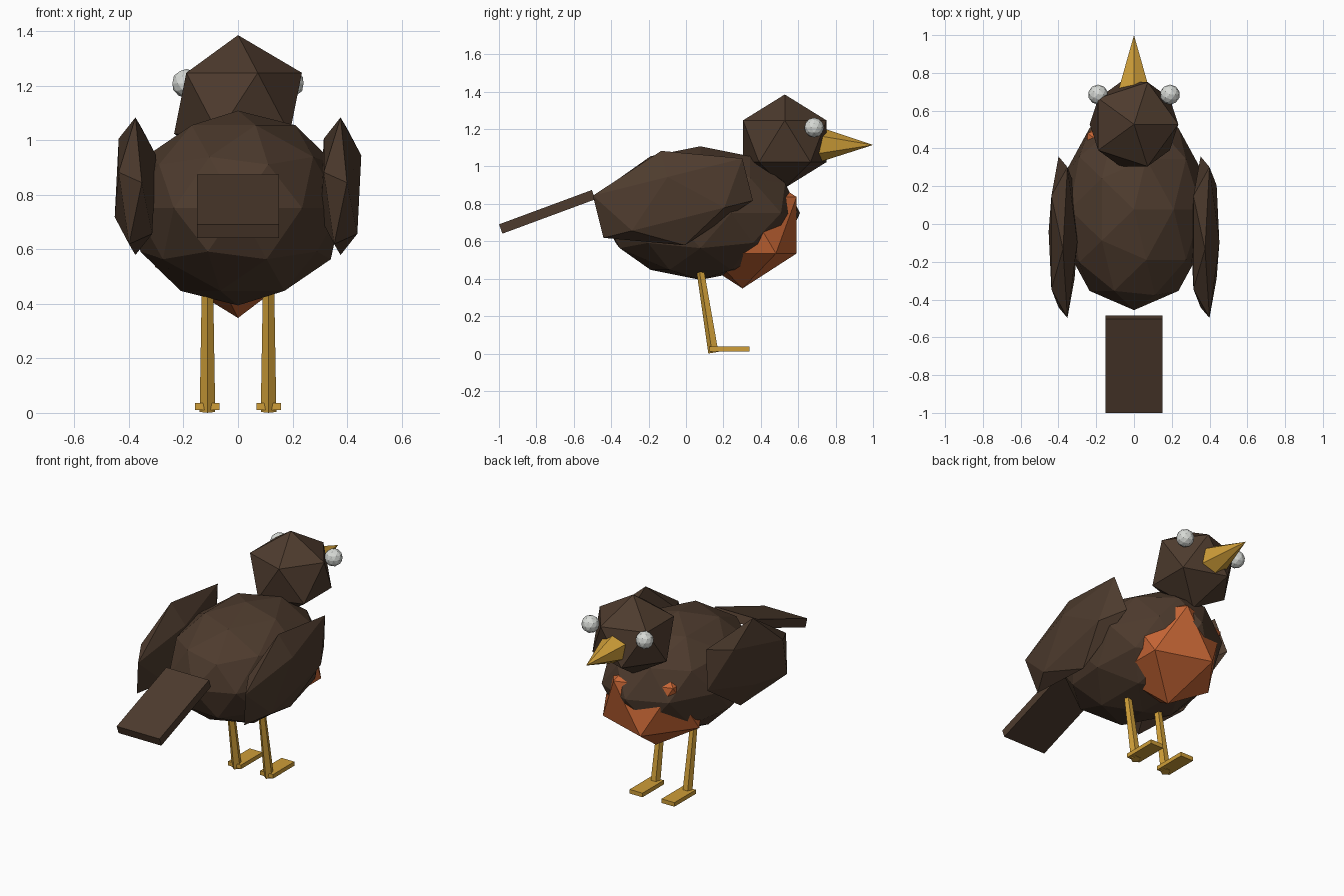
import bpy
from math import radians
from mathutils import Vector

cube = bpy.data.objects.get("Cube")
if cube:
    bpy.data.objects.remove(cube, do_unlink=True)


def material(name, rgb):
    m = bpy.data.materials.new(name)
    m.use_nodes = True
    color = (*rgb, 1)
    m.diffuse_color = color
    bsdf = m.node_tree.nodes["Principled BSDF"]
    bsdf.inputs["Base Color"].default_value = color
    bsdf.inputs["Roughness"].default_value = 0.9
    return m


brown = material("dark_brown", (0.076, 0.044, 0.027))
orange = material("breast_orange", (0.56, 0.13, 0.035))
yellow = material("beak_yellow", (0.62, 0.34, 0.04))
pale = material("eye_pale_grey", (0.68, 0.7, 0.67))


def finish(name, mat, scale=(1, 1, 1)):
    ob = bpy.context.object
    ob.name = name
    ob.scale = scale
    ob.data.materials.append(mat)
    return ob


def ball(name, mat, loc, scale, detail=1, tilt=0):
    bpy.ops.mesh.primitive_ico_sphere_add(subdivisions=detail, radius=1, location=loc,
                                          rotation=(radians(tilt), 0, 0))
    return finish(name, mat, scale)


def box(name, mat, loc, size, tilt=0):
    bpy.ops.mesh.primitive_cube_add(size=1, location=loc, rotation=(radians(tilt), 0, 0))
    return finish(name, mat, size)


def taper(name, mat, start, end, r1, r2, sides, roll=0):
    # Tapered prism running between two points
    a, b = Vector(start), Vector(end)
    tilt = -(b - a).angle(Vector((0, 0, 1))) * (1 if b.y > a.y else -1)
    bpy.ops.mesh.primitive_cone_add(vertices=sides, radius1=r1, radius2=r2,
                                    depth=(b - a).length, location=(a + b) / 2,
                                    rotation=(tilt, 0, radians(roll)))
    ob = finish(name, mat)
    # Apply the roll about the prism's own axis before the tilt
    ob.rotation_euler = (tilt, 0, 0)
    for v in ob.data.vertices:
        if roll:
            v.co.x, v.co.y = -v.co.x, -v.co.y
    return ob


# Torso, breast and head
ball("body", brown, (0, 0.077, 0.751), (0.4, 0.533, 0.357), detail=2)
ball("breast", orange, (0, 0.302, 0.686), (0.34, 0.34, 0.338))
ball("head", brown, (0, 0.528, 1.135), (0.262, 0.262, 0.25))

# Beak and tail
taper("beak", yellow, (0, 0.70, 1.117), (0, 1.0, 1.115), 0.098, 0, 6)
box("tail", brown, (0, -0.7425, 0.7575), (0.3, 0.529, 0.053), tilt=20.3)

# Paired parts
for side, s in (("left", 1), ("right", -1)):
    ball(side + "_eye", pale, (0.19 * s, 0.685, 1.208), (0.053,) * 3, detail=2)
    ball(side + "_wing", brown, (0.376 * s, -0.07, 0.831), (0.085, 0.484, 0.26), tilt=14)
    taper(side + "_leg", yellow, (0.112 * s, 0.149, 0.005), (0.112 * s, 0.053, 0.6),
          0.03, 0.0195, 5, roll=180)
    box(side + "_foot", yellow, (0.112 * s, 0.233, 0.024), (0.09, 0.214, 0.026))
